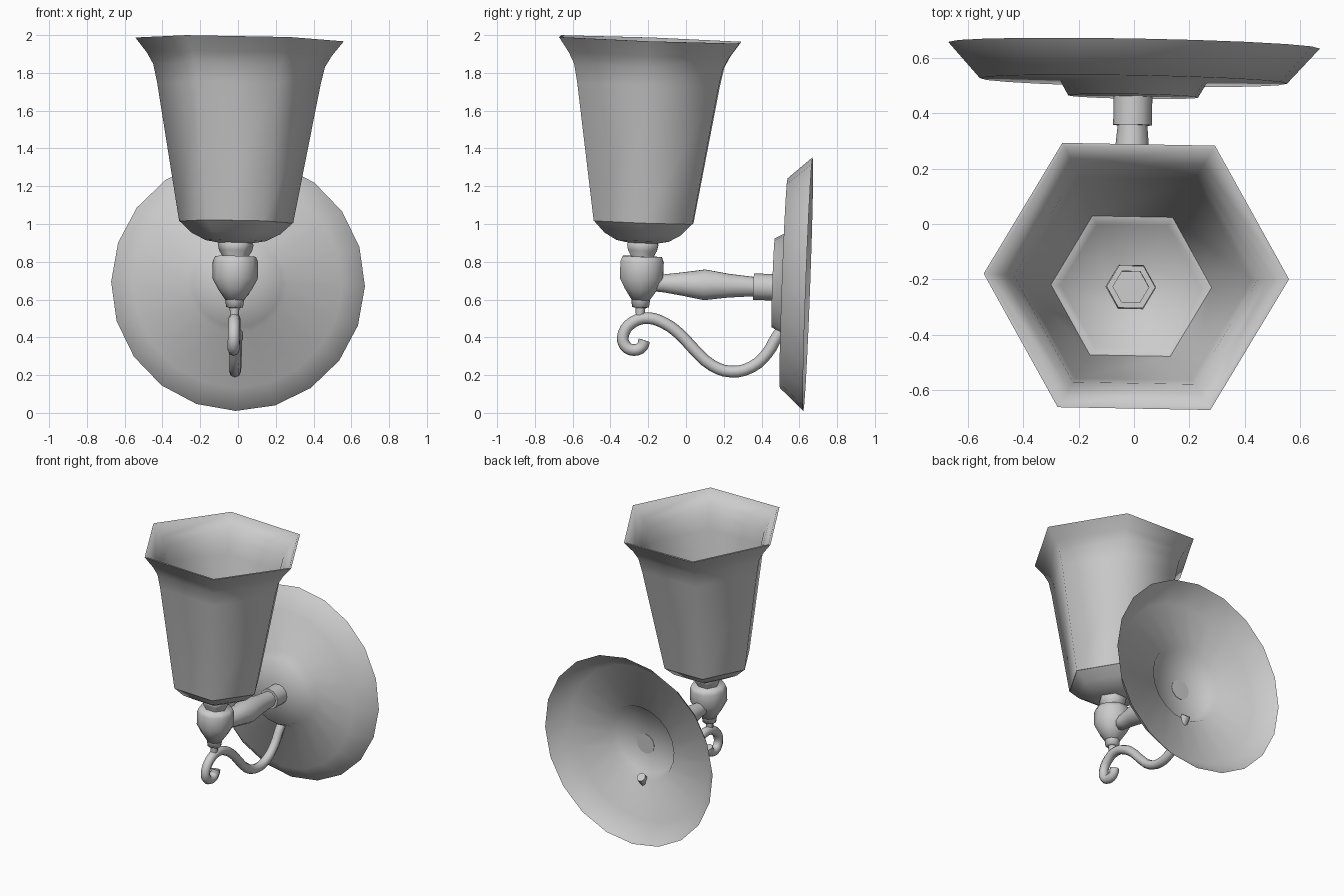
import bpy
import bmesh
from math import cos, sin, pi, radians
from mathutils import Matrix, Vector, Euler

cube = bpy.data.objects.get("Cube")
if cube:
    bpy.data.objects.remove(cube, do_unlink=True)

# One plain grey metal for the whole lamp
grey = bpy.data.materials.new("grey_metal")
grey.use_nodes = True
grey.diffuse_color = (0.6, 0.6, 0.6, 1)
grey.node_tree.nodes["Principled BSDF"].inputs["Base Color"].default_value = grey.diffuse_color

# The whole lamp leans slightly; parts are built upright around the shade axis
LEAN = (Matrix.Translation((-0.01, -0.225, 1.0))
        @ Euler((radians(-2.1), radians(1.05), radians(-1.05))).to_matrix().to_4x4()
        @ Matrix.Translation((0, 0, -1.0)))


def finish(obj, angle=70):
    """Lean, colour and smooth a part."""
    obj.data.transform(LEAN)
    obj.data.materials.append(grey)
    bpy.ops.object.select_all(action="DESELECT")
    obj.select_set(True)
    bpy.context.view_layer.objects.active = obj
    bpy.ops.object.shade_smooth_by_angle(angle=radians(angle))


def lathe(name, profile, sides, axis="Z", centre_z=0.0, closed=False, angle=70):
    """Revolve (radius, height) points around z, or around y at centre_z."""
    bm = bmesh.new()
    rings = []
    for r, h in profile:
        ring = []
        for i in range(sides if r > 0 else 1):
            a = 2 * pi * i / sides
            u, v = r * cos(a), r * sin(a)
            co = (u, v, h) if axis == "Z" else (u, h, centre_z - v)
            ring.append(bm.verts.new(co))
        rings.append(ring)
    pairs = list(zip(rings, rings[1:]))
    if closed:
        pairs.append((rings[-1], rings[0]))
    for low, high in pairs:
        for i in range(sides):
            j = (i + 1) % sides
            corners = [low[i % len(low)], low[j % len(low)],
                       high[j % len(high)], high[i % len(high)]]
            bm.faces.new(list(dict.fromkeys(corners)))
    mesh = bpy.data.meshes.new(name)
    bm.to_mesh(mesh)
    bm.free()
    obj = bpy.data.objects.new(name, mesh)
    bpy.context.collection.objects.link(obj)
    finish(obj, angle)
    return obj


# Six-sided flared shade with a thin wall
lathe("shade", [(0.29, 1.01), (0.302, 1.01), (0.432, 1.74), (0.455, 1.84), (0.49, 1.90),
                (0.552, 1.978), (0.537, 1.978), (0.475, 1.90), (0.44, 1.84), (0.42, 1.74)],
      6, closed=True)

# Cup holding the shade
lathe("shade_cup", [(0.09, 0.90), (0.16, 0.912), (0.235, 0.95), (0.302, 1.012),
                    (0.288, 1.012), (0.255, 0.975), (0.09, 0.925)], 6, closed=True)

# Bulb socket rising through the cup
lathe("socket", [(0.088, 0.92), (0.088, 0.945), (0.065, 0.945), (0.065, 0.925), (0, 0.925)], 6)

# Neck, turned body and lower finial
lathe("neck", [(0, 0.925), (0.082, 0.915), (0.095, 0.89), (0.088, 0.86), (0.07, 0.83),
               (0.07, 0.81)], 6)
lathe("body", [(0, 0.828), (0.108, 0.828), (0.12, 0.80), (0.12, 0.71), (0.09, 0.655),
               (0.05, 0.597), (0, 0.597)], 10)
lathe("finial", [(0.05, 0.60), (0.045, 0.56), (0.026, 0.555), (0.022, 0.50), (0, 0.50)], 8)

# Turned arm and collar reaching the wall plate
lathe("arm", [(0, 0.06), (0.047, 0.08), (0.05, 0.12), (0.065, 0.22), (0.085, 0.335),
              (0.066, 0.46), (0.053, 0.60), (0, 0.60)], 10, "Y", 0.69)
lathe("arm_collar", [(0, 0.594), (0.07, 0.594), (0.07, 0.70), (0, 0.70)], 12, "Y", 0.69)

# Open-backed wall plate with a raised boss
lathe("wall_plate", [(0, 0.697), (0.235, 0.697), (0.265, 0.75), (0.555, 0.753), (0.672, 0.882)],
      20, "Y", 0.714)

# Scrolled rod under the arm
path = [(0.762, 0.475), (0.73, 0.433), (0.68, 0.341), (0.599, 0.264), (0.489, 0.236),
        (0.388, 0.266), (0.295, 0.343), (0.213, 0.424), (0.13, 0.479), (0.04, 0.503),
        (-0.038, 0.478), (-0.084, 0.418), (-0.076, 0.355), (-0.027, 0.331),
        (0.017, 0.352), (0.026, 0.385)]
curve = bpy.data.curves.new("scroll_rod", "CURVE")
curve.dimensions = "3D"
curve.bevel_depth = 0.031
curve.bevel_resolution = 2
curve.resolution_u = 3
curve.use_fill_caps = True
spline = curve.splines.new("BEZIER")
spline.bezier_points.add(len(path) - 1)
for point, (y, z) in zip(spline.bezier_points, path):
    point.co = Vector((0, y, z))
    point.handle_left_type = point.handle_right_type = "AUTO"
rod = bpy.data.objects.new("scroll_rod", curve)
bpy.context.collection.objects.link(rod)
bpy.ops.object.select_all(action="DESELECT")
rod.select_set(True)
bpy.context.view_layer.objects.active = rod
bpy.ops.object.convert(target="MESH")
finish(bpy.context.view_layer.objects.active)
